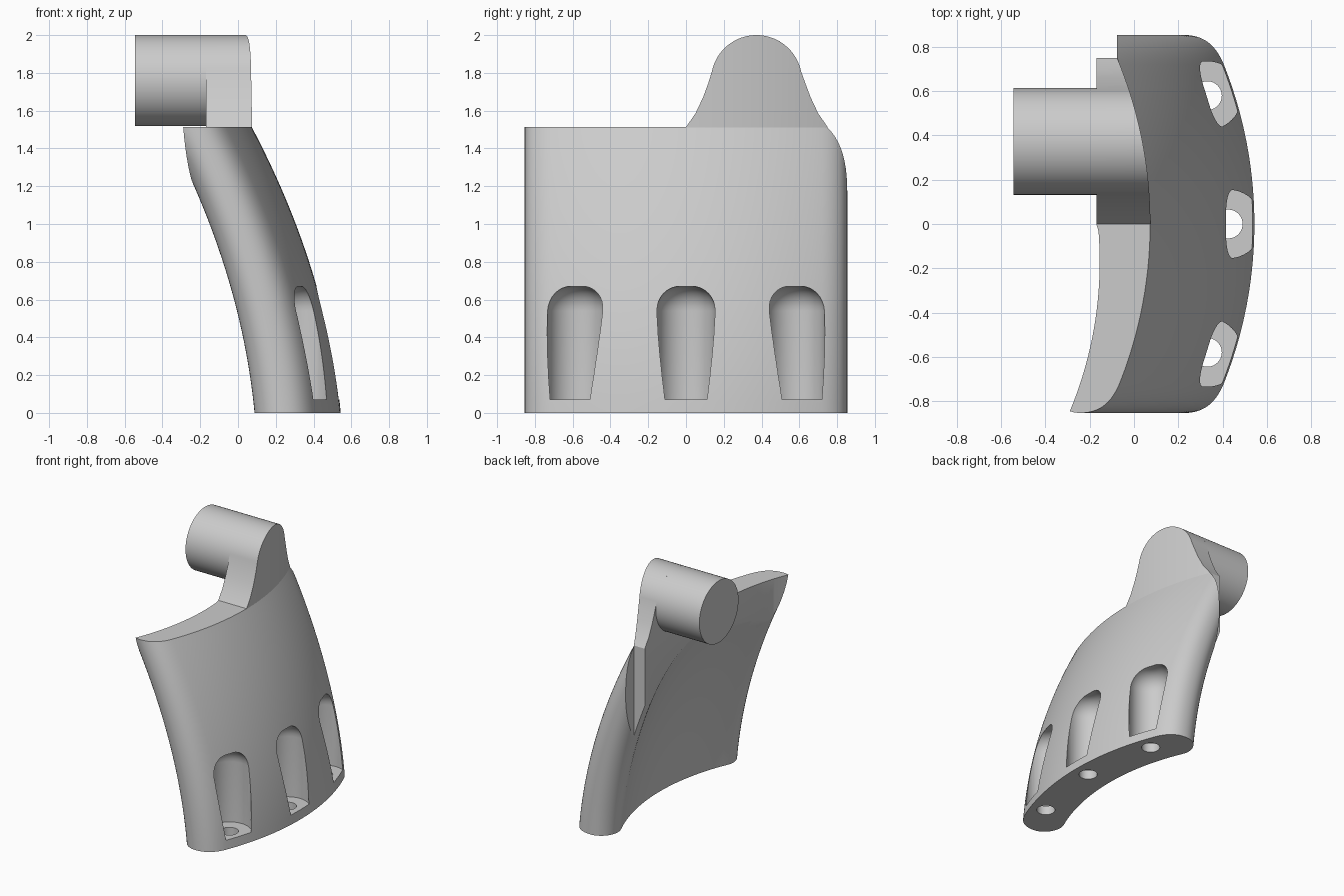
import bpy, bmesh
from math import sin, cos, pi, sqrt, asin, radians
from mathutils import Matrix, Vector
from mathutils.geometry import interpolate_bezier

cube = bpy.data.objects.get("Cube")
if cube:
    bpy.data.objects.remove(cube)

grey = bpy.data.materials.new("plain_grey")
grey.use_nodes = True
colour = (0.6, 0.6, 0.6, 1)
grey.diffuse_color = colour
grey.node_tree.nodes["Principled BSDF"].inputs["Base Color"].default_value = colour

HEIGHT = 1.513
OUTER_X, OUTER_R = 0.544, 1.95
INNER_X, INNER_R = 0.237, 1.64


def finish(name, bm):
    bmesh.ops.recalc_face_normals(bm, faces=bm.faces)
    mesh = bpy.data.meshes.new(name)
    bm.to_mesh(mesh)
    bm.free()
    mesh.materials.append(grey)
    obj = bpy.data.objects.new(name, mesh)
    bpy.context.collection.objects.link(obj)
    return obj


def skin(bm, rings):
    """Join rings of points with quads and cap both ends."""
    rows = [[bm.verts.new(p) for p in ring] for ring in rings]
    n = len(rows[0])
    for a, b in zip(rows, rows[1:]):
        for i in range(n):
            j = (i + 1) % n
            bm.faces.new((a[i], a[j], b[j], b[i]))
    bm.faces.new(rows[0][::-1])
    bm.faces.new(rows[-1])


def smooth(obj):
    bpy.ops.object.select_all(action='DESELECT')
    obj.select_set(True)
    bpy.context.view_layer.objects.active = obj
    bpy.ops.object.shade_smooth_by_angle(angle=radians(30))


def arc(x_mid, radius, y):
    return x_mid - radius + sqrt(radius * radius - y * y)


def bezier(*pts):
    flat = [Vector((x, y, 0)) for x, y in pts]
    return [(p.x, p.y) for p in interpolate_bezier(*flat, 12)]


def lean(z):
    return -(0.095 * z + 0.143 * z * z)


# Curved panel: an arc-shaped section with rounded ends, leaning back as it rises
outer_end = (arc(OUTER_X, OUTER_R, 0.72), 0.72)
inner_end = (arc(INNER_X, INNER_R, 0.66), 0.66)
tip = (0.225, 0.854)
half = [(arc(OUTER_X, OUTER_R, 0.72 * i / 14), 0.72 * i / 14) for i in range(14)]
half += bezier(outer_end, (0.365, 0.82), (0.305, 0.854), tip)
half += bezier(tip, (0.13, 0.854), (0.06, 0.745), inner_end)[1:]
half += [(arc(INNER_X, INNER_R, 0.66 * i / 14), 0.66 * i / 14) for i in range(13, -1, -1)]
section = half + [(x, -y) for x, y in half[-2:0:-1]]
levels = [HEIGHT * i / 28 for i in range(29)]
bm = bmesh.new()
skin(bm, [[(x + lean(z), y, z) for x, y in section] for z in levels])
panel = finish("curved_panel", bm)

# Back relief: a vertical cut, curved on one side and stepped behind the mount
outline = [(arc(-0.155, 1.76, y + 0.17), y) for y in [-1 + i / 30 for i in range(30)]]
outline += [(-0.17, 0), (-0.17, 0.75), (-0.077, 0.75), (-0.077, 1), (-0.9, 1), (-0.9, -1)]
bm = bmesh.new()
skin(bm, [[(x, y, z) for x, y in outline] for z in (-0.2, 1.8)])
cutters = [finish("back_relief_cutter", bm)]

# Screw pockets: round-topped bores with a narrower hole through the base
bore = [(0.065, -0.1), (0.065, 0.07), (0.155, 0.07), (0.155, 0.54)]
bore += [(0.035 + 0.12 * cos(a), 0.54 + 0.13 * sin(a)) for a in [pi / 2 * i / 8 for i in range(1, 9)]]
BORE_X, BORE_R = 0.426, 1.83
swing = asin(0.58 / BORE_R)
for turn in (-swing, 0, swing):
    cx, cy = BORE_X - BORE_R + BORE_R * cos(turn), BORE_R * sin(turn)
    bm = bmesh.new()
    skin(bm, [[(cx + r * cos(2 * pi * i / 40), cy + r * sin(2 * pi * i / 40), z)
               for i in range(40)] for r, z in bore])
    cutters.append(finish("screw_pocket_cutter", bm))

for cutter in cutters:
    cutter.hide_render = True
    mod = panel.modifiers.new("cut", 'BOOLEAN')
    mod.operation = 'DIFFERENCE'
    mod.solver = 'EXACT'
    mod.object = cutter
bpy.context.view_layer.update()
carved = bpy.data.meshes.new_from_object(panel.evaluated_get(bpy.context.evaluated_depsgraph_get()))
panel.modifiers.clear()
panel.data = carved
carved.materials.clear()
carved.materials.append(grey)
for cutter in cutters:
    bpy.data.objects.remove(cutter)
smooth(panel)

# Mount: flared lug with a round top, its front following the panel's arc
MID, AXIS_Z, BOSS_R = 0.373, 1.759, 0.241
flank = [(0, HEIGHT), (0.05, 1.585), (0.09, 1.67), (0.118, 1.745)]
crown = [(MID - BOSS_R * cos(a), AXIS_Z + BOSS_R * sin(a))
         for a in [radians(12 + 156 * i / 40) for i in range(41)]]
top = flank + crown + [(0.75 - y, z) for y, z in flank[::-1]]
bm = bmesh.new()
skin(bm, [[(-0.17, y, 1.48), (arc(0.074, OUTER_R, y), y, 1.48),
           (arc(0.074, OUTER_R, y), y, z), (-0.17, y, z)] for y, z in top])
smooth(finish("mount_lug", bm))

# Pivot boss: cylinder reaching out behind the lug
bm = bmesh.new()
start, end = -0.545, -0.168
place = Matrix.Translation(((start + end) / 2, MID, AXIS_Z)) @ Matrix.Rotation(pi / 2, 4, 'Y')
bmesh.ops.create_cone(bm, cap_ends=True, segments=72, radius1=BOSS_R, radius2=BOSS_R,
                      depth=end - start, matrix=place)
smooth(finish("pivot_boss", bm))
